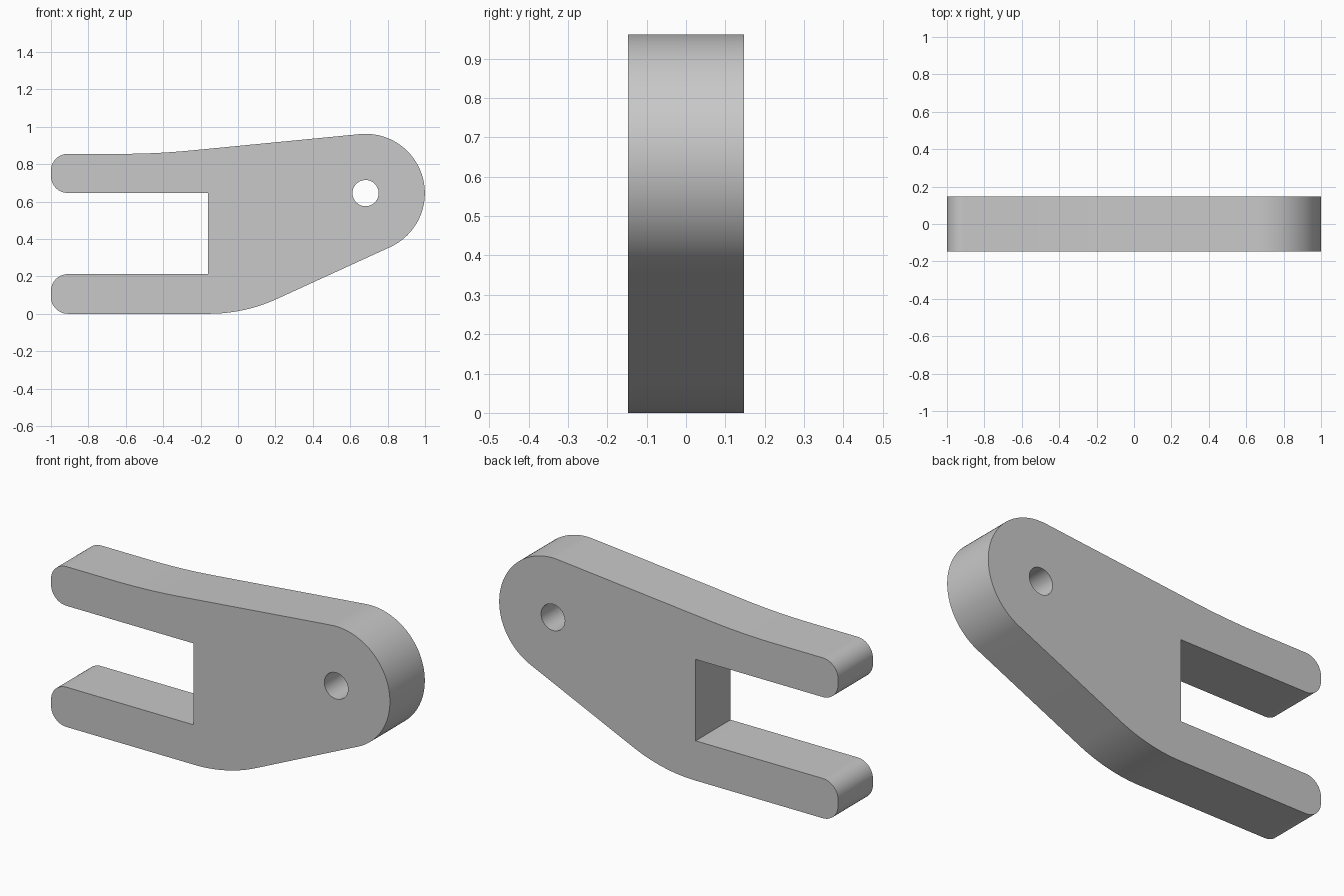
import bpy
import bmesh
from math import sin, cos, tan, pi, radians
from mathutils import Matrix, Vector

default = bpy.data.objects.get("Cube")
if default:
    bpy.data.objects.remove(default, do_unlink=True)

THICKNESS = 0.294
PIVOT = Vector((0.682, 0.645))
END_RADIUS = 0.317
HOLE_RADIUS = 0.07
CORNER = 0.09


def arc(centre, radius, start, end, steps):
    """Points on a circular arc, angles in radians."""
    return [centre + radius * Vector((cos(a), sin(a)))
            for a in (start + (end - start) * i / steps for i in range(steps + 1))]


def fillet(before, corner, after, radius, steps):
    """Round one profile corner with a tangent arc."""
    u = (before - corner).normalized()
    v = (after - corner).normalized()
    half = u.angle(v) / 2
    centre = corner + (u + v).normalized() * radius / sin(half)
    p = corner + u * radius / tan(half) - centre
    sweep = p.angle_signed(corner + v * radius / tan(half) - centre)
    return [centre + Matrix.Rotation(-sweep * i / steps, 2) @ p for i in range(steps + 1)]


# Round end, with straight edges leaving it at a tangent
low_angle, high_angle = radians(-65.4), radians(95.5)
nose = arc(PIVOT, END_RADIUS, low_angle, high_angle, 48)

# Corners of the fork, counterclockwise from the top bend: (x, z, fillet radius)
fork = [(-0.437, 0.855, 4.0),
        (-1.0, 0.855, CORNER), (-1.0, 0.646, CORNER),
        (-0.16, 0.646, 0), (-0.16, 0.212, 0),
        (-1.0, 0.212, CORNER), (-1.0, 0.0, CORNER),
        (0.035, 0.0, 0.87)]
corners = [nose[-1]] + [Vector((x, z)) for x, z, r in fork] + [nose[0]]
outline = list(nose)
for i, (x, z, radius) in enumerate(fork, 1):
    if radius:
        outline += fillet(corners[i - 1], corners[i], corners[i + 1], radius, 14)
    else:
        outline.append(corners[i])
hole = arc(PIVOT, HOLE_RADIUS, 0, 2 * pi, 40)[:-1]

# Flat profile with the pivot hole, thickened into a plate
curve = bpy.data.curves.new("lever_profile", "CURVE")
curve.dimensions = "2D"
curve.fill_mode = "BOTH"
curve.extrude = THICKNESS / 2
for loop in (outline, hole):
    spline = curve.splines.new("POLY")
    spline.points.add(len(loop) - 1)
    for point, co in zip(spline.points, loop):
        point.co = (co.x, co.y, 0, 1)
    spline.use_cyclic_u = True
profile = bpy.data.objects.new("lever_profile", curve)
bpy.context.collection.objects.link(profile)
bpy.context.view_layer.update()
depsgraph = bpy.context.evaluated_depsgraph_get()
mesh = bpy.data.meshes.new_from_object(profile.evaluated_get(depsgraph))
bpy.data.objects.remove(profile, do_unlink=True)

# Stand the plate upright and weld its caps to its sides
bm = bmesh.new()
bm.from_mesh(mesh)
bmesh.ops.transform(bm, matrix=Matrix.Rotation(pi / 2, 4, "X"), verts=bm.verts)
bmesh.ops.remove_doubles(bm, verts=bm.verts, dist=0.0001)
bmesh.ops.recalc_face_normals(bm, faces=bm.faces)
bm.to_mesh(mesh)
bm.free()

grey = bpy.data.materials.new("plain_grey")
grey.use_nodes = True
colour = (0.58, 0.58, 0.58, 1)
grey.diffuse_color = colour
grey.node_tree.nodes["Principled BSDF"].inputs["Base Color"].default_value = colour
mesh.materials.clear()
mesh.materials.append(grey)

lever = bpy.data.objects.new("forked_lever", mesh)
bpy.context.collection.objects.link(lever)
bpy.ops.object.select_all(action="DESELECT")
lever.select_set(True)
bpy.context.view_layer.objects.active = lever
bpy.ops.object.shade_smooth_by_angle(angle=radians(30))
